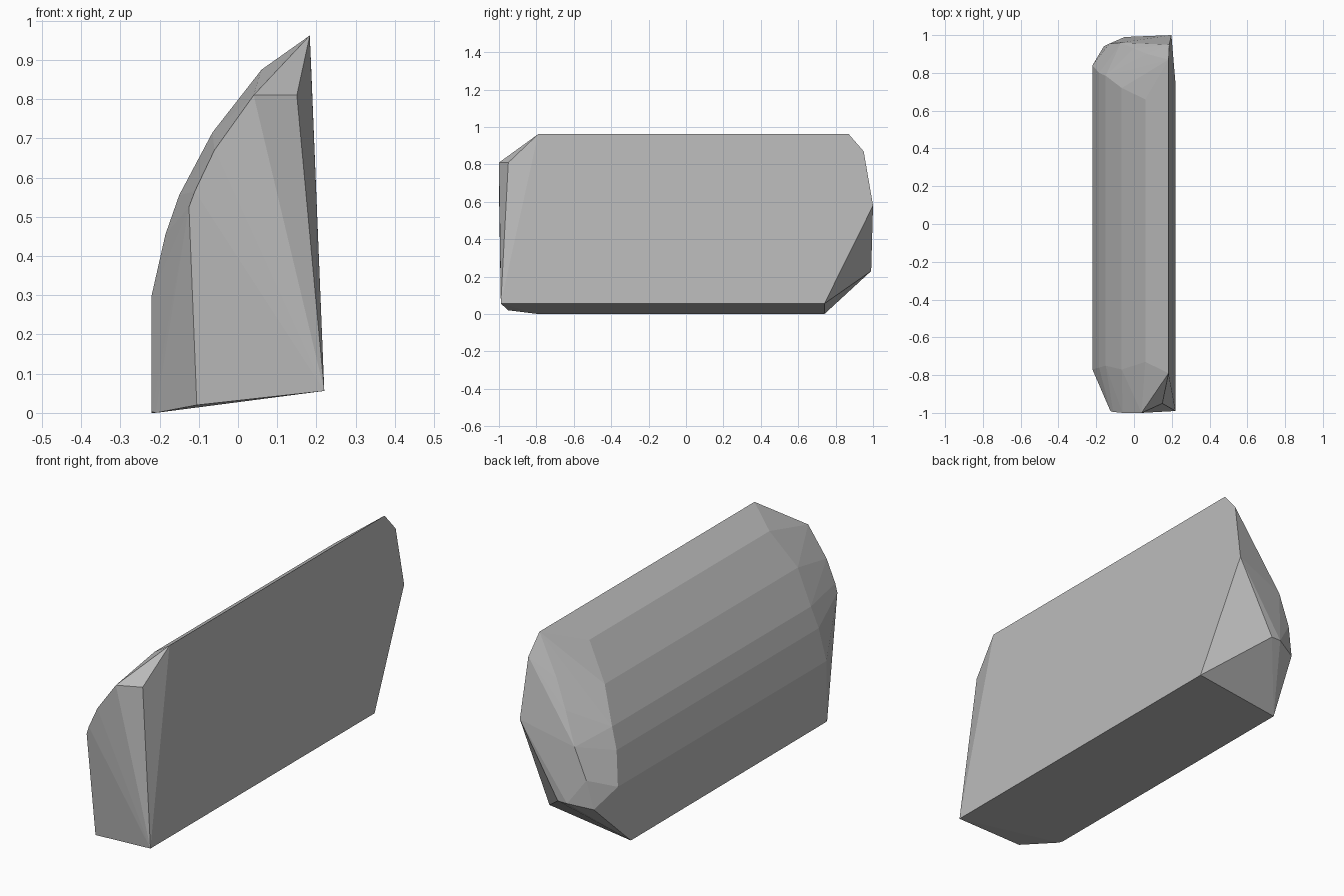
import bpy, bmesh, math

# Curved left side: x, z, and the y where each strip stops at front and back
strips = [
    (-0.22, 0.30, -0.77, 0.84),
    (-0.185, 0.455, -0.76, 0.80),
    (-0.15, 0.555, -0.75, 0.785),
    (-0.065, 0.715, -0.77, 0.72),
    (0.06, 0.875, -0.73, 0.66),
    (0.183, 0.962, -0.79, 0.87),
]
# Chamfered front end
front = [
    (0.04, -1.0, 0.81), (0.15, -0.95, 0.81), (-0.06, -1.0, 0.67),
    (-0.11, -0.995, 0.565), (-0.125, -0.99, 0.525),
    (-0.105, -0.95, 0.02), (0.22, -0.99, 0.056),
]
# Rounded back end
back = [
    (0.187, 0.95, 0.87), (0.198, 1.0, 0.58), (0.0, 0.99, 0.23),
    (-0.05, 0.99, 0.23), (-0.16, 0.94, 0.21), (-0.13, 0.955, 0.35),
    (-0.07, 0.96, 0.5), (0.0, 0.93, 0.65), (0.07, 0.9, 0.78),
]
# Sloping base
base = [(-0.21, -0.79, 0.0), (-0.22, -0.77, 0.003),
        (-0.22, 0.74, 0.0), (0.22, 0.74, 0.056)]

points = front + back + base
for x, z, y0, y1 in strips:
    points += [(x, y0, z), (x, y1, z)]

# Wrap all stations in one faceted solid
bm = bmesh.new()
for p in points:
    bm.verts.new(p)
bmesh.ops.convex_hull(bm, input=bm.verts[:])
bmesh.ops.delete(bm, geom=[v for v in bm.verts if not v.link_faces], context='VERTS')
bmesh.ops.dissolve_limit(bm, angle_limit=math.radians(1.0),
                         verts=bm.verts[:], edges=bm.edges[:])
bmesh.ops.recalc_face_normals(bm, faces=bm.faces[:])

mesh = bpy.data.meshes.new("faceted_block")
bm.to_mesh(mesh)
bm.free()

grey = bpy.data.materials.new("light_grey")
grey.diffuse_color = (0.5, 0.5, 0.5, 1.0)
mesh.materials.append(grey)
bpy.context.collection.objects.link(bpy.data.objects.new("faceted_block", mesh))
